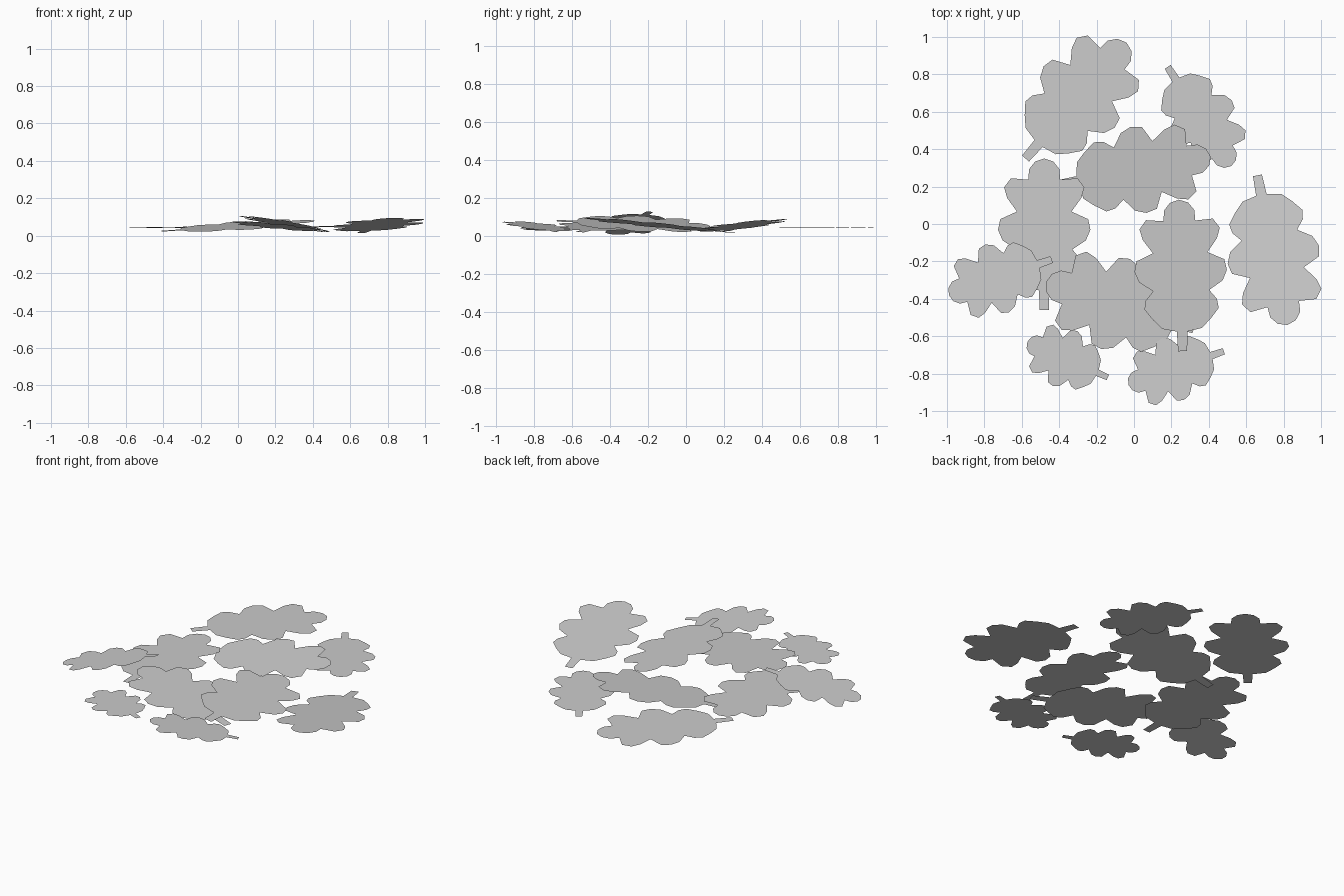
import bpy, bmesh
from mathutils import Vector

if "Cube" in bpy.data.objects:
    bpy.data.objects.remove(bpy.data.objects["Cube"])

# Half outline of a lobed leaf: (distance along stem-to-tip axis, half width)
HALF = [(0, .03), (.13, .035), (.15, .13), (.21, .19), (.28, .245), (.34, .235),
        (.40, .185), (.46, .275), (.53, .305), (.60, .29), (.65, .18),
        (.74, .245), (.81, .265), (.87, .22), (.86, .105), (.93, .10), (.98, .06)]
OUTLINE = HALF + [(1, 0)] + [(u, -v) for u, v in reversed(HALF)]

# stem x, y, tip x, y, width factor, centre height, slope in x, slope in y
LEAVES = [
    (-.58, .35, -.04, .97, 1.0, .045, .005, -.01),
    (.18, .84, .52, .31, 1.0, .048, .00, -.01),
    (-.41, .21, .41, .36, .92, .052, .05, .10),
    (-.48, -.46, -.48, .35, 1.0, .043, .02, .0),
    (-.44, -.19, -.99, -.38, 1.08, .067, .22, .0),
    (.66, .26, .82, -.54, 1.0, .055, .05, -.09),
    (.32, -.56, -.47, -.31, 1.0, .055, -.09, .0),
    (.26, -.68, .24, .13, 1.0, .065, -.17, -.04),
    (-.14, -.82, -.57, -.63, 1.12, .035, .03, .0),
    (.48, -.68, -.03, -.86, 1.06, .048, -.08, -.08),
]


def leaf(i, sx, sy, tx, ty, width, height, slope_x, slope_y):
    stem, tip = Vector((sx, sy)), Vector((tx, ty))
    axis = tip - stem
    side = Vector((axis.y, -axis.x)) * width
    mid = (stem + tip) / 2
    bm = bmesh.new()
    verts = []
    for u, v in OUTLINE:
        p = stem + axis * u + side * v
        z = height + slope_x * (p.x - mid.x) + slope_y * (p.y - mid.y)
        verts.append(bm.verts.new((p.x, p.y, z)))
    face = bm.faces.new(verts)
    face.normal_update()
    if face.normal.z < 0:
        face.normal_flip()
    mesh = bpy.data.meshes.new(f"leaf_{i}")
    bm.to_mesh(mesh)
    bm.free()
    bpy.context.collection.objects.link(bpy.data.objects.new(f"leaf_{i}", mesh))


# Scattered leaves, each a tilted flat face
for i, params in enumerate(LEAVES, 1):
    leaf(i, *params)
